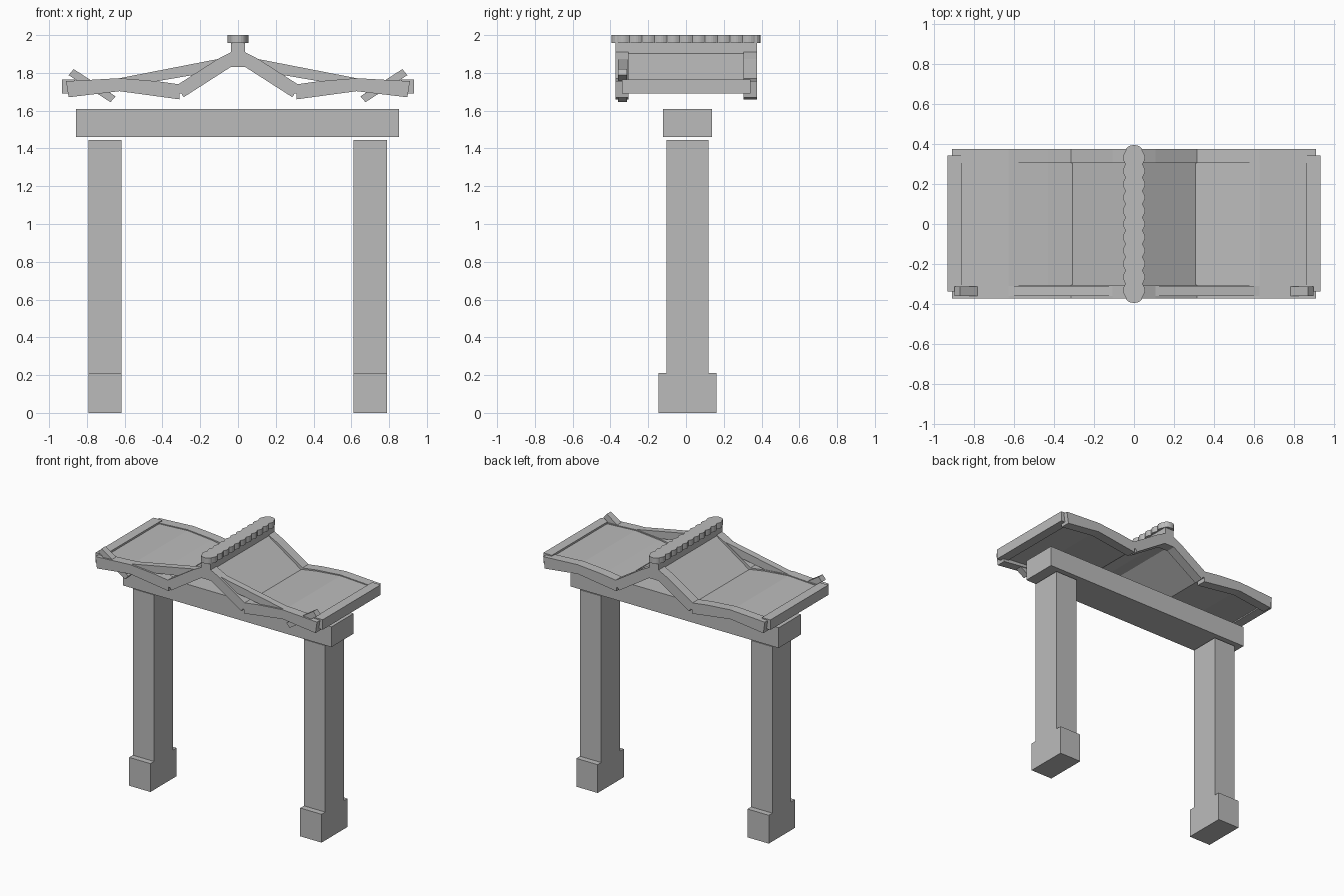
import bpy, bmesh, math

if "Cube" in bpy.data.objects:
    bpy.data.objects.remove(bpy.data.objects["Cube"])

stone = bpy.data.materials.new("grey stone")
stone.diffuse_color = (0.5, 0.5, 0.5, 1)
stone.use_nodes = True
stone.node_tree.nodes["Principled BSDF"].inputs["Base Color"].default_value = stone.diffuse_color


def finish(name, bm):
    bmesh.ops.recalc_face_normals(bm, faces=bm.faces)
    mesh = bpy.data.meshes.new(name)
    bm.to_mesh(mesh)
    bm.free()
    mesh.materials.append(stone)
    obj = bpy.data.objects.new(name, mesh)
    bpy.context.collection.objects.link(obj)
    return obj


def prism(name, pts, a, b, axis="Y"):
    """Extrude an outline: (x, z) along y, or (x, y) along z."""
    bm = bmesh.new()
    place = (lambda p: (p[0], a, p[1])) if axis == "Y" else (lambda p: (p[0], p[1], a))
    face = bm.faces.new([bm.verts.new(place(p)) for p in pts])
    new = bmesh.ops.extrude_face_region(bm, geom=[face])["geom"]
    move = (0, b - a, 0) if axis == "Y" else (0, 0, b - a)
    bmesh.ops.translate(bm, vec=move, verts=[v for v in new if isinstance(v, bmesh.types.BMVert)])
    return finish(name, bm)


def box(name, x0, x1, y0, y1, z0, z1):
    return prism(name, [(x0, z0), (x1, z0), (x1, z1), (x0, z1)], y0, y1)


def pair(name, pts, a, b):
    """The same outline on the left and right slopes."""
    for side, s in (("left", -1), ("right", 1)):
        prism(f"{side}_{name}", [(s * x, z) for x, z in pts], a, b)


# Pillars with wider feet
for side, x in (("left", -0.705), ("right", 0.70)):
    box(f"{side}_pillar", x - 0.0875, x + 0.0875, -0.102, 0.119, 0.21, 1.445)
    box(f"{side}_pillar_foot", x - 0.0875, x + 0.0875, -0.145, 0.161, 0, 0.21)

# Lintel beam
box("lintel", -0.857, 0.853, -0.123, 0.138, 1.46, 1.61)

# Gable rafters and eave rafters at the front and back
steep = [(0, 1.83), (0.04, 1.83), (0.288, 1.671), (0.325, 1.734),
         (0.108, 1.873), (0.037, 1.91), (0, 1.91)]
eave = [(0.29, 1.69), (0.31, 1.69), (0.31, 1.66), (0.627, 1.703), (0.897, 1.671),
        (0.91, 1.756), (0.627, 1.772), (0.43, 1.756), (0.315, 1.74)]
for end, a, b in (("front", -0.373, -0.305), ("back", 0.305, 0.375)):
    pair(f"{end}_gable_rafter", steep, a, b)
    pair(f"{end}_eave_rafter", eave, a, b)

# Roof panels between the rafters
pair("steep_roof_panel", [(0, 1.908), (0.037, 1.903), (0.307, 1.722), (0.307, 1.69),
                          (0.04, 1.855), (0, 1.855)], -0.305, 0.305)
pair("eave_roof_panel", [(0.307, 1.727), (0.43, 1.747), (0.627, 1.765), (0.87, 1.752),
                         (0.87, 1.70), (0.627, 1.722), (0.307, 1.69)], -0.305, 0.305)

# Eave end boards
pair("eave_end_board", [(0.862, 1.692), (0.932, 1.692), (0.932, 1.766), (0.862, 1.766)],
     -0.338, 0.342)

# Front braces over the gable, and crossed sticks at the eaves
pair("front_brace", [(0.108, 1.873), (0.627, 1.772), (0.627, 1.735), (0.43, 1.756),
                     (0.24, 1.788), (0.13, 1.82)], -0.36, -0.31)
pair("front_cross_stick", [(0.897, 1.788), (0.87, 1.82), (0.648, 1.676), (0.675, 1.645)],
     -0.36, -0.312)

# Ridge beam and scalloped ridge cap with rounded ends
box("ridge_beam", -0.037, 0.037, -0.373, 0.375, 1.89, 1.96)
bumps, steps, half = 11, 6, 0.365
edge = []
for i in range(bumps * steps + 1):
    t = i / steps
    edge.append((0.042 + 0.013 * abs(math.sin(math.pi * t)), -half + 2 * half * t / bumps))
cap = [(0.042 * math.cos(a), half + 0.03 * math.sin(a)) for a in
       [math.pi * k / 8 for k in range(1, 8)]]
outline = edge + cap + [(-x, y) for x, y in reversed(edge)] + [(-x, -y) for x, y in cap]
prism("ridge_cap", outline, 1.957, 2.0, "Z")
